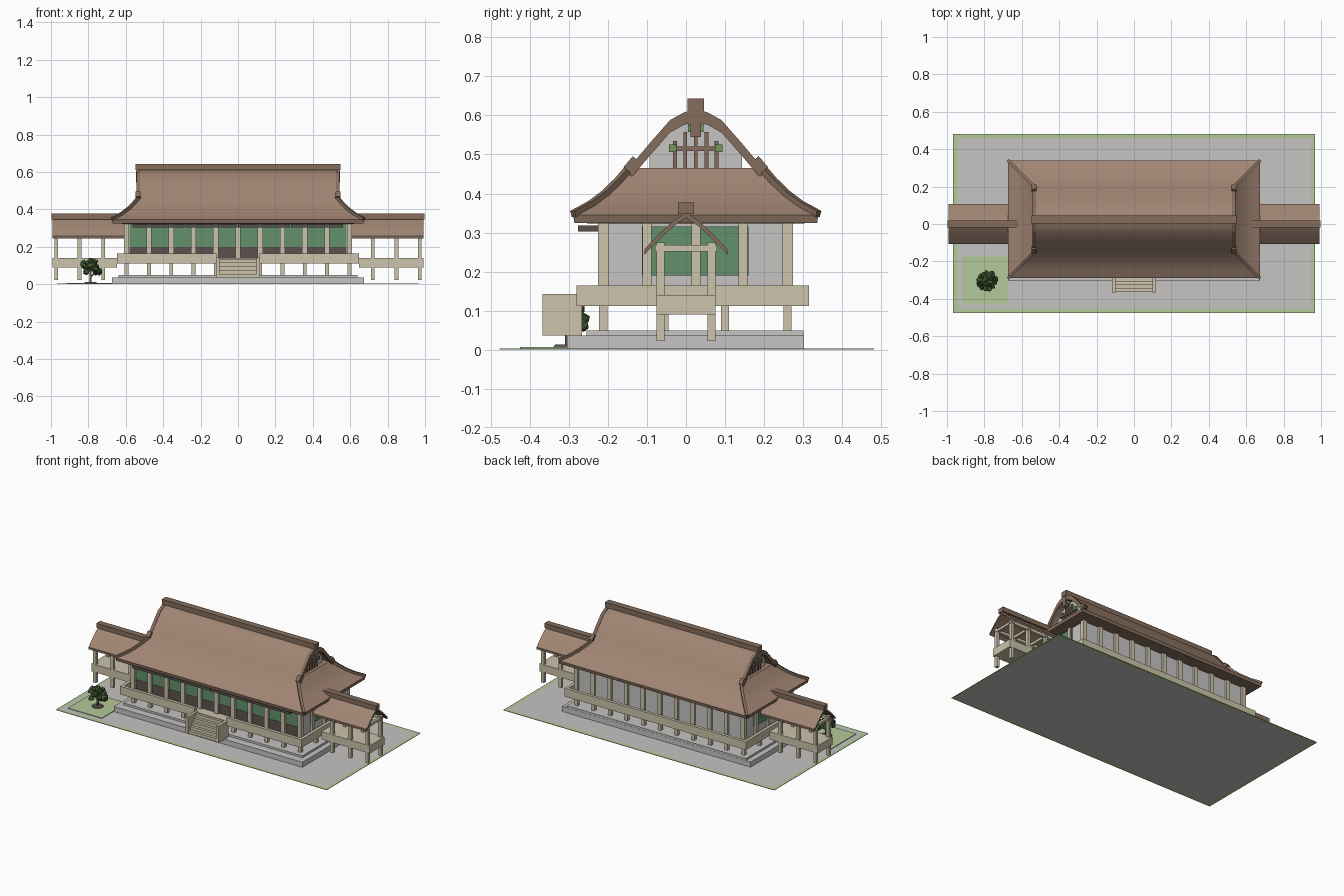
import bpy, bmesh, math, random
from mathutils import Vector, Matrix

old = bpy.data.objects.get("Cube")
if old:
    bpy.data.objects.remove(old, do_unlink=True)


def material(name, *srgb):
    m = bpy.data.materials.new(name)
    m.use_nodes = True
    col = [(c / 12.92 if c < 0.04 else ((c + 0.055) / 1.055) ** 2.4) for c in srgb] + [1]
    m.diffuse_color = col
    m.node_tree.nodes["Principled BSDF"].inputs["Base Color"].default_value = col
    return m


ROOF = material("bark_roof_brown", .63, .52, .45)
TRIM = material("trim_brown", .52, .43, .36)
WOOD = material("pale_wood", .80, .765, .67)
STONE = material("pale_grey", .775, .77, .765)
GREEN = material("shutter_green", .39, .57, .42)
DARK = material("dark_lattice", .36, .32, .31)
GRASS = material("grass_green", .70, .79, .60)
LEAF = material("leaf_green", .27, .37, .21)
MOSS = material("gable_green", .45, .60, .36)


class Part:
    """Collects simple solids into one named object."""

    def __init__(self, name, *mats):
        self.name, self.mats, self.bm = name, mats, bmesh.new()

    def box(self, x0, x1, y0, y1, z0, z1):
        mat = Matrix.Translation(((x0 + x1) / 2, (y0 + y1) / 2, (z0 + z1) / 2)) @ \
            Matrix.Diagonal((abs(x1 - x0), abs(y1 - y0), abs(z1 - z0), 1))
        bmesh.ops.create_cube(self.bm, size=1, matrix=mat)

    def post(self, x, y, z0, z1, w=.024):
        self.box(x - w / 2, x + w / 2, y - w / 2, y + w / 2, z0, z1)

    def bar(self, p, q, w, h):
        p, q = Vector(p), Vector(q)
        d = q - p
        side = d.cross(Vector((0, 0, 1))).normalized()
        up = side.cross(d).normalized()
        rot = Matrix((d.normalized(), side, up)).transposed().to_4x4()
        bmesh.ops.create_cube(self.bm, size=1, matrix=Matrix.Translation((p + q) / 2) @ rot
                              @ Matrix.Diagonal((d.length, w, h, 1)))

    def sheet(self, half, thick, x0, x1, yc=0, lift=0):
        """Symmetric roof sheet from a half profile of (distance, height)."""
        pts = [(-d, z) for d, z in reversed(half)] + list(half[1:])
        rows = [[self.bm.verts.new((x, yc + d, z + lift - t)) for x, t in
                 ((x0, 0), (x1, 0), (x1, thick), (x0, thick))] for d, z in pts]
        self.loft(rows)

    def loft(self, rows):
        n = len(rows[0])
        for a, b in zip(rows, rows[1:]):
            for i in range(n):
                self.bm.faces.new((a[i], a[(i + 1) % n], b[(i + 1) % n], b[i]))
        self.bm.faces.new(rows[0])
        self.bm.faces.new(rows[-1][::-1])

    def done(self, rule=None, smooth=False):
        bmesh.ops.recalc_face_normals(self.bm, faces=self.bm.faces)
        if rule:
            for f in self.bm.faces:
                f.material_index = rule(f)
        me = bpy.data.meshes.new(self.name)
        self.bm.to_mesh(me)
        self.bm.free()
        ob = bpy.data.objects.new(self.name, me)
        bpy.context.collection.objects.link(ob)
        for m in self.mats:
            me.materials.append(m)
        if smooth:
            bpy.ops.object.select_all(action='DESELECT')
            ob.select_set(True)
            bpy.context.view_layer.objects.active = ob
            bpy.ops.object.shade_smooth_by_angle(angle=math.radians(25))


def block(name, mat, *dims):
    p = Part(name, mat)
    p.box(*dims)
    p.done()


YC = .025                                  # centre line of the hall
FRONT, BACK = -.212, .26                   # post lines
BAYS = [i * .119 for i in range(-5, 6)]

# Ground, lawn edge and garden bed
block("gravel_court", STONE, -.945, .945, -.455, .46, 0, .003)
lawn = Part("lawn_edge", GRASS)
for s in (-1, 1):
    lawn.box(s * .945, s * .967, -.477, .482, 0, .003)
lawn.box(-.945, .945, -.477, -.455, 0, .003)
lawn.box(-.945, .945, .46, .482, 0, .003)
lawn.done()
block("garden_bed", GRASS, -.917, -.675, -.425, -.17, .003, .007)

# Stone platform
block("platform_lower", STONE, -.673, .673, -.305, .302, .003, .036)
block("platform_upper", STONE, -.638, .638, -.255, .301, .036, .049)

# Raised deck with a gap in its rim for the stairs
deck = Part("deck", WOOD)
deck.box(-.645, .645, -.275, .31, .114, .14)
for s in (-1, 1):
    deck.box(s * .628, s * .648, -.28, .315, .112, .165)
    deck.box(s * .115, s * .63, -.28, -.26, .112, .165)
deck.box(-.63, .63, .295, .315, .112, .165)
deck.done()
stilts = Part("floor_posts", WOOD)
for x in BAYS:
    for y in (FRONT, -.055, .1, BACK):
        stilts.post(x, y, .048, .12, .021)
stilts.done()

# Front stairs between solid side panels
stairs = Part("front_stairs", WOOD)
for s in (-1, 1):
    stairs.box(s * .1, s * .118, -.367, -.266, .036, .143)
for i in range(5):
    stairs.box(-.1, .1, -.362 + i * .018, -.266, .037, .056 + i * .02)
stairs.done()

# Hall posts and walls
posts = Part("hall_posts", WOOD)
for x in BAYS:
    for y in (FRONT, BACK):
        posts.post(x, y, .14, .328, .027)
for s in (-1, 1):
    for y in (-.1, YC, .146):
        posts.post(s * .599, y, .14, .325, .023)
posts.done()
walls = Part("plaster_walls", STONE)
walls.box(-.59, .59, .25, .26, .14, .325)
for s in (-1, 1):
    walls.box(s * .58, s * .595, FRONT, BACK, .14, .325)
walls.done()
block("front_shutters", GREEN, -.58, .58, -.21, -.198, .2, .325)
block("front_lattice", DARK, -.58, .58, -.212, -.198, .14, .2)
doors = Part("side_doors", GREEN)
for s in (-1, 1):
    doors.box(s * .594, s * .603, -.113, .16, .19, .316)
doors.done()
flaps = Part("raised_shutters", DARK)
for i in range(4):
    flaps.box(-.563 + i * .282, -.285 + i * .282, -.276, -.225, .303, .318)
flaps.done()

# Main roof: hipped skirt below, gabled sheet above
SKIRT = [(0, .465), (.03, .43), (.064, .397), (.1, .37), (.146, .345)]
CREST = [(0, .612), (.03, .604), (.066, .584), (.117, .526), (.168, .465)]
skirt = Part("hip_roof", ROOF, TRIM)
rings = [(.527 + k, .168 + k, z) for k, z in SKIRT] + [(.67, .311, .325), (.61, .25, .323)]
skirt.loft([[skirt.bm.verts.new((sx * a, YC + sy * b, z)) for sx, sy in
             ((-1, -1), (1, -1), (1, 1), (-1, 1))] for a, b, z in rings])
skirt.done(lambda f: 0 if f.normal.z > .2 else 1, smooth=True)
crest = Part("gable_roof", ROOF)
crest.sheet(CREST, .025, -.536, .536, YC)
crest.done(smooth=True)
block("main_ridge", TRIM, -.547, .547, YC - .021, YC + .021, .612, .644)

barge = Part("barge_boards", TRIM)
hips = Part("hip_ridges", TRIM)
for s in (-1, 1):
    barge.sheet(CREST, .032, s * .524, s * .544, YC, .004)
    for t in (-1, 1):
        barge.bar((s * .534, YC + t * .152, .488), (s * .534, YC + t * .176, .46), .026, .024)
        line = [(s * (.527 + k), YC + t * (.168 + k), z + .003) for k, z in SKIRT]
        for p, q in zip(line, line[1:]):
            hips.bar(p, q, .016, .016)
barge.done()
hips.done()

# Gable ends with lattice and pendant
gable = Part("gable_walls", STONE)
lattice = Part("gable_lattice", TRIM)
accents = Part("gable_accents", MOSS)
outline = [(-.118, .46), (.118, .46), (.118, .508), (.06, .572), (0, .592), (-.06, .572), (-.118, .508)]
for s in (-1, 1):
    gable.loft([[gable.bm.verts.new((s * x, YC + d, z)) for d, z in outline] for x in (.485, .5)])
    lattice.box(s * .5, s * .514, YC - .066, YC + .066, .509, .52)
    for d, top in ((-.053, .535), (-.027, .558), (0, .56), (.027, .558), (.053, .535)):
        lattice.box(s * .5, s * .511, YC + d - .005, YC + d + .005, .462, top)
    lattice.box(s * .52, s * .546, YC - .014, YC + .014, .545, .605)
    accents.box(s * .515, s * .54, YC - .02, YC + .02, .558, .578)
    for d in (-.059, .059):
        accents.box(s * .5, s * .518, YC + d - .01, YC + d + .01, .506, .526)
for part in (gable, lattice, accents):
    part.done()

# Covered corridors on both sides
EAVE = [(0, .352), (.03, .332), (.068, .297), (.106, .258)]
c_roof = Part("corridor_roofs", ROOF, TRIM)
c_ridge = Part("corridor_ridges", TRIM)
c_frame = Part("corridor_frames", WOOD)
for s in (-1, 1):
    c_roof.sheet(EAVE, .014, s * .605, s * .993)
    c_ridge.box(s * .617, s * .998, -.02, .02, .347, .377)
    c_frame.box(s * .648, s * .993, -.076, .076, .09, .14)
    for t in (-1, 1):
        c_frame.box(s * .6, s * .985, t * .056, t * .074, .252, .27)
        for x in (.72, .848, .972):
            c_frame.post(s * x, t * .065, .022, .275, .02)
    for x in (.72, .848, .972):
        c_frame.box(s * (x - .008), s * (x + .008), -.08, .08, .252, .268)
c_roof.done(lambda f: 0 if f.normal.z > .2 else 1, smooth=True)
c_ridge.done()
c_frame.done()

# Garden tree
trunk = Part("tree_trunk", DARK)
trunk.post(-.788, -.305, .005, .08, .01)
trunk.bar((-.788, -.305, .04), (-.745, -.29, .075), .007, .007)
bmesh.ops.create_cone(trunk.bm, cap_ends=True, segments=10, radius1=.035, radius2=.03, depth=.006,
                      matrix=Matrix.Translation((-.788, -.305, .01)))
trunk.done()
random.seed(4)
crown = Part("tree_crown", LEAF)
for i in range(26):
    a, r = i * 2.4, .047 * math.sqrt((i + .5) / 26)
    z = .085 + random.uniform(-.022, .022) + .022 * (1 - r / .047)
    ball = bmesh.ops.create_icosphere(crown.bm, subdivisions=1, radius=random.uniform(.014, .021),
                                      matrix=Matrix.Translation((-.785 + r * math.cos(a), -.305 + r * math.sin(a), z)))
    for v in ball["verts"]:
        v.co += Vector([random.uniform(-.004, .004) for _ in range(3)])
crown.done()
